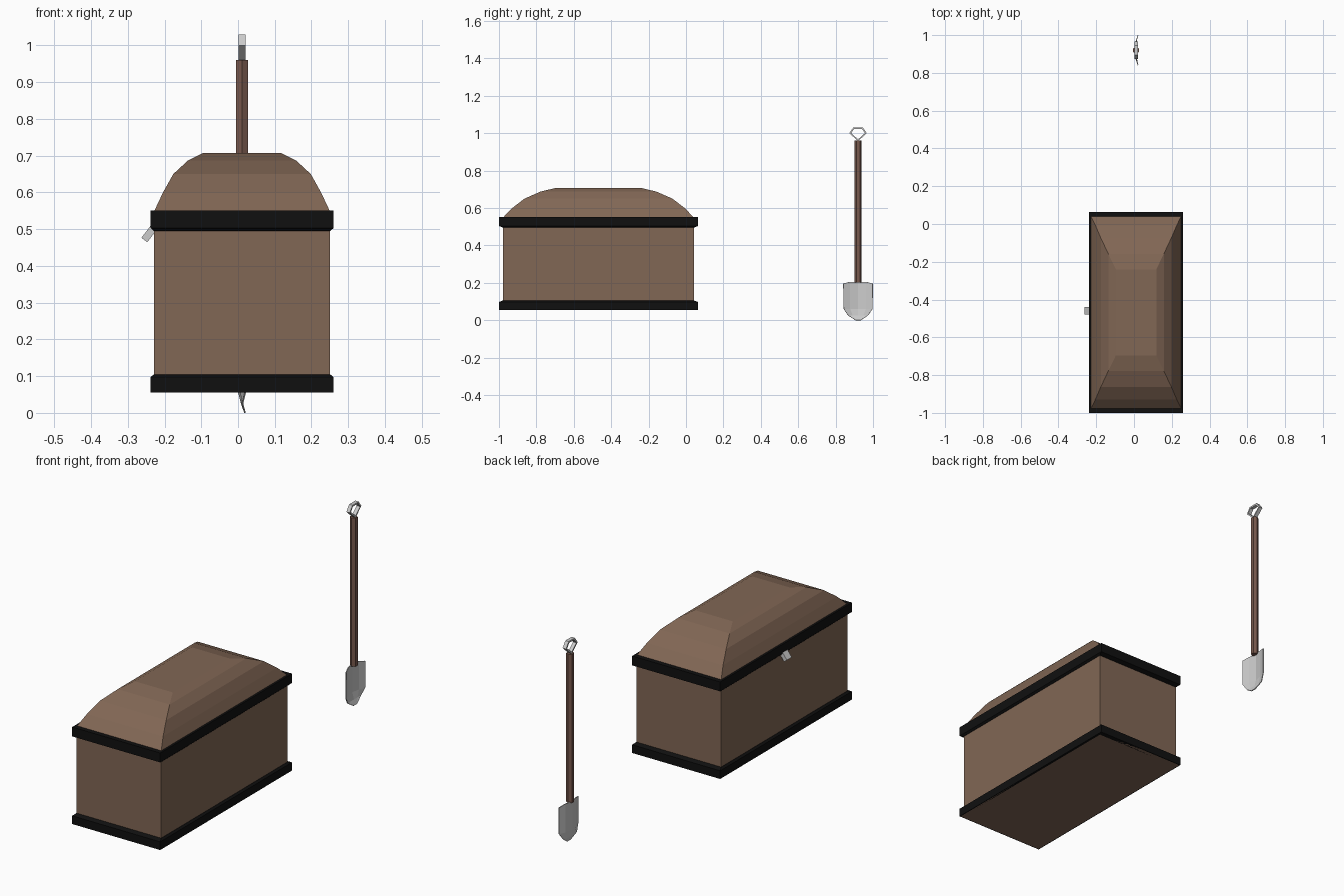
import bpy, bmesh, math
from mathutils import Matrix

if "Cube" in bpy.data.objects:
    bpy.data.objects.remove(bpy.data.objects["Cube"])

CX, CY = 0.011, -0.468      # chest centre
SX, SY = 0.012, 0.92        # shovel centre


def material(name, rgb):
    m = bpy.data.materials.new(name)
    m.diffuse_color = (*rgb, 1)
    m.use_nodes = True
    m.node_tree.nodes["Principled BSDF"].inputs["Base Color"].default_value = m.diffuse_color
    return m


wood = material("wood", (0.22, 0.135, 0.09))
handle_wood = material("handle_wood", (0.19, 0.10, 0.075))
black = material("black_trim", (0.005, 0.005, 0.005))


def finish(name, bm, mat=None):
    bmesh.ops.recalc_face_normals(bm, faces=bm.faces)
    me = bpy.data.meshes.new(name)
    bm.to_mesh(me)
    bm.free()
    ob = bpy.data.objects.new(name, me)
    bpy.context.collection.objects.link(ob)
    if mat:
        me.materials.append(mat)
    return ob


def loft_rects(name, rows, mat, cap=True, closed=False):
    """Skin rectangles given as (half x, half y, z) around the chest centre."""
    bm = bmesh.new()
    rings = [[bm.verts.new((CX + a * hx, CY + b * hy, z))
              for a, b in ((-1, -1), (1, -1), (1, 1), (-1, 1))]
             for hx, hy, z in rows]
    pairs = list(zip(rings, rings[1:]))
    if closed:
        pairs.append((rings[-1], rings[0]))
    for lo, hi in pairs:
        for i in range(4):
            j = (i + 1) % 4
            bm.faces.new((lo[i], lo[j], hi[j], hi[i]))
    if cap and not closed:
        bm.faces.new(rings[0])
        bm.faces.new(rings[-1])
    return finish(name, bm, mat)


# chest body, with floor reaching the outer edge of the lower trim
loft_rects("chest_body", [(0.245, 0.528, 0.055), (0.239, 0.51, 0.06),
                          (0.239, 0.51, 0.545)], wood)

# domed lid
loft_rects("chest_lid", [(0.239, 0.51, 0.549), (0.215, 0.46, 0.60),
                         (0.187, 0.395, 0.65), (0.147, 0.31, 0.687),
                         (0.107, 0.228, 0.707)], wood)

# trim bands, each chamfered on the side facing the body
for name, z_out, z_mid, z_in in (("lower_trim", 0.055, 0.097, 0.105),
                                 ("upper_trim", 0.551, 0.503, 0.495)):
    loft_rects(name, [(0.237, 0.508, z_out), (0.249, 0.532, z_out),
                      (0.249, 0.532, z_mid), (0.240, 0.511, z_in),
                      (0.237, 0.508, z_in)], black, closed=True)

# tilted latch on the left side
bm = bmesh.new()
bmesh.ops.create_cube(bm, size=1, matrix=Matrix.Translation((-0.24, -0.46, 0.49))
                      @ Matrix.Rotation(math.radians(37), 4, 'Y')
                      @ Matrix.Diagonal((0.020, 0.04, 0.049, 1)))
finish("latch", bm)

# six-sided shovel handle
bm = bmesh.new()
bmesh.ops.create_cone(bm, cap_ends=True, segments=6, radius1=0.0185,
                      radius2=0.0185, depth=0.76,
                      matrix=Matrix.Translation((SX - 0.001, SY, 0.58)))
finish("shovel_handle", bm, handle_wood)

# shovel grip: a five-sided loop with a square section
outer = [(0, 0.957), (0.047, 1.0), (0.025, 1.03), (-0.025, 1.03), (-0.047, 1.0)]
inner = [(0, 0.967), (0.037, 1.0), (0.021, 1.022), (-0.021, 1.022), (-0.037, 1.0)]
bm = bmesh.new()
loops = [[bm.verts.new((x, SY + y, z)) for y, z in pts]
         for pts, x in ((outer, 0.002), (outer, 0.021),
                        (inner, 0.021), (inner, 0.002))]
for k in range(4):
    a, b = loops[k], loops[(k + 1) % 4]
    for i in range(5):
        j = (i + 1) % 5
        bm.faces.new((a[i], a[j], b[j], b[i]))
finish("shovel_grip", bm)

# dished shovel blade: rows of (z, half width, forward bend)
bm = bmesh.new()
rows = []
for z, half, bend in ((0.205, 0.079, 0), (0.06, 0.077, 0),
                      (0.025, 0.053, 0.009), (0.0, 0.014, 0.018)):
    row = []
    for t in (-1, -0.55, 0, 0.55, 1):
        dy = half * t
        x = 0.001 + max(bend, 0.021 * (abs(dy) / 0.08) ** 1.5)
        drop = 0.01 if z > 0.2 and abs(t) == 1 else 0
        row.append(bm.verts.new((x, SY + dy, z - drop)))
    rows.append(row)
for a, b in zip(rows, rows[1:]):
    for i in range(4):
        bm.faces.new((a[i], a[i + 1], b[i + 1], b[i]))
blade = finish("shovel_blade", bm)
solid = blade.modifiers.new("thickness", 'SOLIDIFY')
solid.thickness = 0.004
solid.offset = 0
